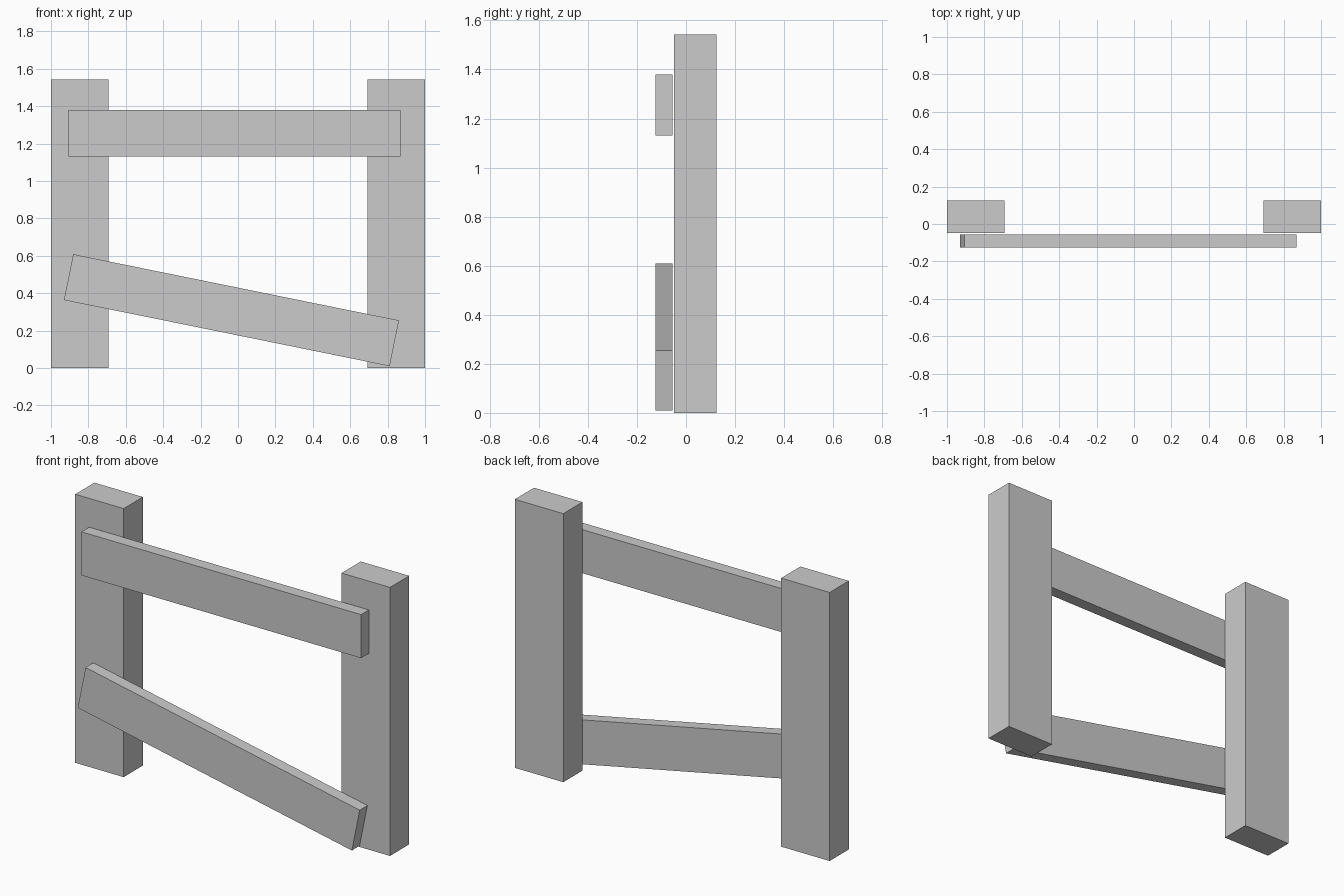
import bpy
from math import radians

if "Cube" in bpy.data.objects:
    bpy.data.objects.remove(bpy.data.objects["Cube"])


def box(name, center, size, tilt=0.0):
    """Box of a given size, tilted in the front plane by degrees."""
    bpy.ops.mesh.primitive_cube_add(size=1, location=center)
    ob = bpy.context.object
    ob.name = name
    ob.scale = size
    bpy.ops.object.transform_apply(location=False, rotation=False, scale=True)
    ob.rotation_euler.y = radians(tilt)
    return ob


# Upright posts
for side, name in ((-1, "left_post"), (1, "right_post")):
    box(name, (side * 0.846, 0.038, 0.771), (0.308, 0.174, 1.542))

# Rails on the front of the posts, the lower one hanging crooked
RAIL = (1.777, 0.07, 0.25)
box("upper_rail", (-0.019, -0.09, 1.255), RAIL)
box("lower_rail", (-0.035, -0.09, 0.309), RAIL, tilt=11.48)
